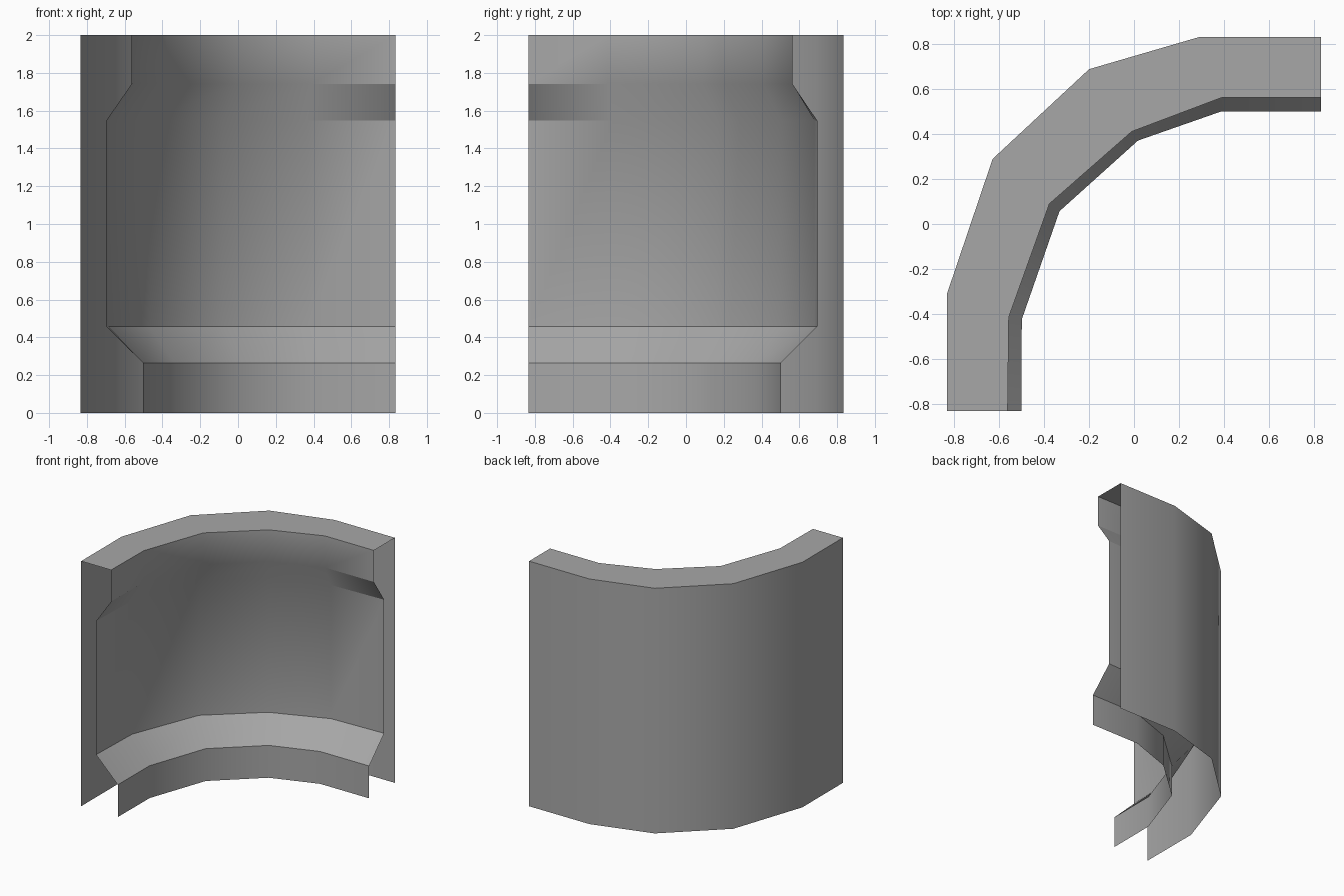
import bpy, bmesh, math

cube = bpy.data.objects.get("Cube")
if cube:
    bpy.data.objects.remove(cube, do_unlink=True)

# Plan paths of the quarter bend, from the +x end round to the -y end
END = 0.833
OUTER = [(END, END), (0.29, END), (-0.20, 0.69), (-0.63, 0.29), (-END, -0.31), (-END, -END)]
RECESS = [(END, 0.695), (0.365, 0.68), (-0.08, 0.505), (-0.47, 0.167), (-0.685, -0.385), (-0.698, -END)]
UPPER = [(END, 0.563), (0.39, 0.563), (-0.01, 0.412), (-0.377, 0.09), (-0.558, -0.415), (-0.563, -END)]
LOWER = [(END, 0.502), (0.39, 0.502), (0.018, 0.372), (-0.332, 0.057), (-0.50, -0.425), (-0.502, -END)]

# Section: plan path and height; open at the bottom
PROFILE = [(OUTER, 0), (OUTER, 2), (UPPER, 2), (UPPER, 1.742),
           (RECESS, 1.547), (RECESS, 0.457), (LOWER, 0.264), (LOWER, 0)]


def make_material(name, value):
    mat = bpy.data.materials.new(name)
    mat.use_nodes = True
    colour = (value, value, value, 1)
    mat.diffuse_color = colour
    mat.node_tree.nodes["Principled BSDF"].inputs["Base Color"].default_value = colour
    return mat


def sweep(name, profile, mat):
    bm = bmesh.new()
    rows = [[bm.verts.new((x, y, z)) for x, y in path] for path, z in profile]
    for low, high in zip(rows, rows[1:]):
        for i in range(len(low) - 1):
            bm.faces.new((low[i], low[i + 1], high[i + 1], high[i]))
    mesh = bpy.data.meshes.new(name)
    bm.to_mesh(mesh)
    bm.free()
    mesh.materials.append(mat)
    obj = bpy.data.objects.new(name, mesh)
    bpy.context.collection.objects.link(obj)
    return obj


# Hollow curved wall with open ends and a recessed inner band
wall = sweep("curved_wall", PROFILE, make_material("plain grey", 0.39))
bpy.ops.object.select_all(action="DESELECT")
wall.select_set(True)
bpy.context.view_layer.objects.active = wall
bpy.ops.object.shade_smooth_by_angle(angle=math.radians(32))
